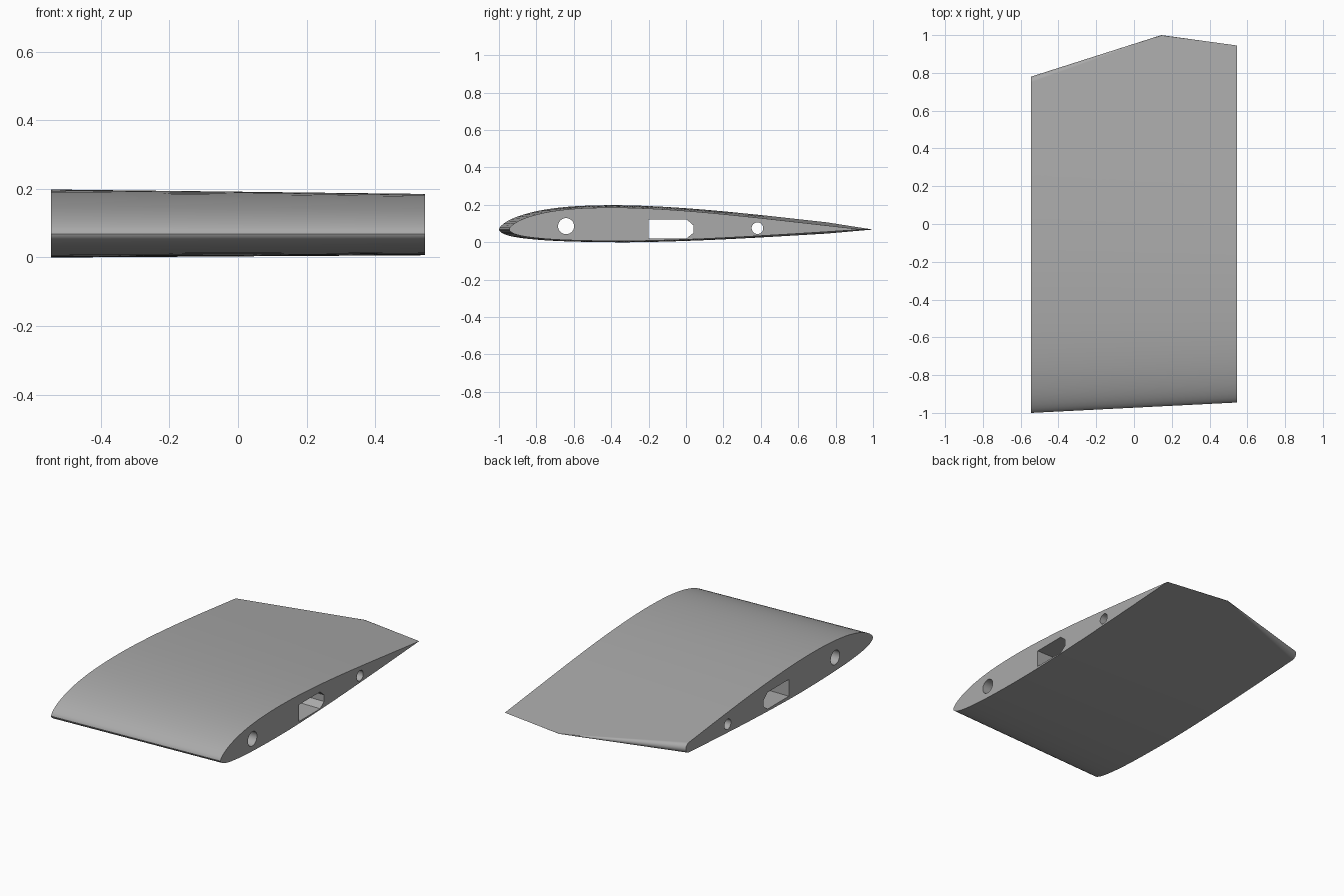
import bpy, bmesh, math

if "Cube" in bpy.data.objects:
    bpy.data.objects.remove(bpy.data.objects["Cube"])

# Airfoil: chord fraction, upper and lower height per chord
FOIL = [(0, 0, 0), (.005, .0092, -.007), (.0125, .0156, -.0115), (.025, .0233, -.0157),
        (.05, .0342, -.0207), (.1, .0477, -.0262), (.15, .0555, -.0293), (.2, .0598, -.031),
        (.27, .062, -.0323), (.35, .0612, -.0324), (.45, .0562, -.030), (.55, .0485, -.0262),
        (.65, .0388, -.0212), (.75, .028, -.0155), (.85, .0168, -.0095), (1, 0, 0)]
HALF, KINK, CHORD_Z = 0.545, 0.145, 0.068


def height(f, side):
    """Smooth interpolation of the profile, in square-root chord spacing."""
    t = math.sqrt(min(max(f, 0), 1))
    k = [math.sqrt(p[0]) for p in FOIL]
    v = [p[side] for p in FOIL]
    i = max(j for j in range(len(k) - 1) if k[j] <= t + 1e-9)

    def slope(j):
        a, b = max(j - 1, 0), min(j + 1, len(k) - 1)
        return (v[b] - v[a]) / (k[b] - k[a])
    h = k[i + 1] - k[i]
    u = (t - k[i]) / h
    return ((2*u**3 - 3*u**2 + 1) * v[i] + (u**3 - 2*u**2 + u) * h * slope(i)
            + (3*u**2 - 2*u**3) * v[i + 1] + (u**3 - u**2) * h * slope(i + 1))


def section(x):
    """Closed outline at span x, with a rounded edge where the tail is trimmed."""
    s = (x + HALF) / (2 * HALF)
    lead = -1 + 0.055 * s
    tail = 1.095 - 0.15 * s
    chord = tail - lead
    end = tail if x >= KINK else 0.78 + 0.22 * (x + HALF) / (KINK + HALF)
    fe = min((end - lead) / chord, 1)
    r = max((height(fe, 1) - height(fe, 2)) / 2, 0)
    n, cap = 40, 6
    samples = [((fe - r) * (1 - math.cos(math.pi * i / n)) / 2, 1) for i in range(n + 1)]
    samples += [(fe - r + r * math.sin(a), math.cos(a))
                for a in (math.pi / 2 * i / cap for i in range(1, cap + 1))]
    up, low = [], []
    for f, taper in samples:
        a, b = height(f, 1), height(f, 2)
        mid, half = (a + b) / 2, (a - b) / 2 * taper
        up.append((x, lead + f * chord, CHORD_Z + (mid + half) * chord))
        low.append((x, lead + f * chord, CHORD_Z + (mid - half) * chord))
    return up + low[-2:0:-1]


def finish(bm, name):
    bmesh.ops.remove_doubles(bm, verts=bm.verts, dist=1e-5)
    bmesh.ops.recalc_face_normals(bm, faces=bm.faces)
    mesh = bpy.data.meshes.new(name)
    bm.to_mesh(mesh)
    bm.free()
    ob = bpy.data.objects.new(name, mesh)
    bpy.context.collection.objects.link(ob)
    return ob


def loft(rings, name):
    bm = bmesh.new()
    vs = [[bm.verts.new(p) for p in ring] for ring in rings]
    for a, b in zip(vs, vs[1:]):
        for i in range(len(a)):
            j = (i + 1) % len(a)
            bm.faces.new((a[i], a[j], b[j], b[i]))
    bm.faces.new(vs[0])
    bm.faces.new(vs[-1][::-1])
    return finish(bm, name)


# Wing panel
stations = [-HALF + (KINK + HALF) * i / 12 for i in range(12)] + [KINK, HALF]
wing = loft([section(x) for x in stations], "wing_panel")
gray = bpy.data.materials.new("gray")
gray.diffuse_color = (0.4, 0.4, 0.4, 1)
gray.use_nodes = True
gray.node_tree.nodes["Principled BSDF"].inputs["Base Color"].default_value = gray.diffuse_color
wing.data.materials.append(gray)


# Spanwise openings: front rod hole, spar slot, rear rod hole
def circle(y, z, r, n=32):
    return [(y + r * math.cos(2 * math.pi * i / n), z + r * math.sin(2 * math.pi * i / n))
            for i in range(n)]


slot = [(-.2, .021), (.003, .021), (.04, .05), (.04, .09), (.003, .122), (-.2, .122)]
openings = {"front_rod_cutter": circle(-.641, .086, .043),
            "spar_slot_cutter": slot,
            "rear_rod_cutter": circle(.382, .075, .031)}
cutters = []
for name, outline in openings.items():
    cutter = loft([[(x, y, z) for y, z in outline] for x in (-.7, .7)], name)
    cutter.hide_render = True
    cutters.append(cutter)
    mod = wing.modifiers.new(name, 'BOOLEAN')
    mod.operation, mod.solver, mod.object = 'DIFFERENCE', 'EXACT', cutter

# Apply the cuts and smooth the skin
bpy.context.view_layer.objects.active = wing
wing.select_set(True)
for mod in list(wing.modifiers):
    bpy.ops.object.modifier_apply(modifier=mod.name)
for cutter in cutters:
    bpy.data.objects.remove(cutter)
bpy.ops.object.shade_smooth_by_angle(angle=math.radians(30))
